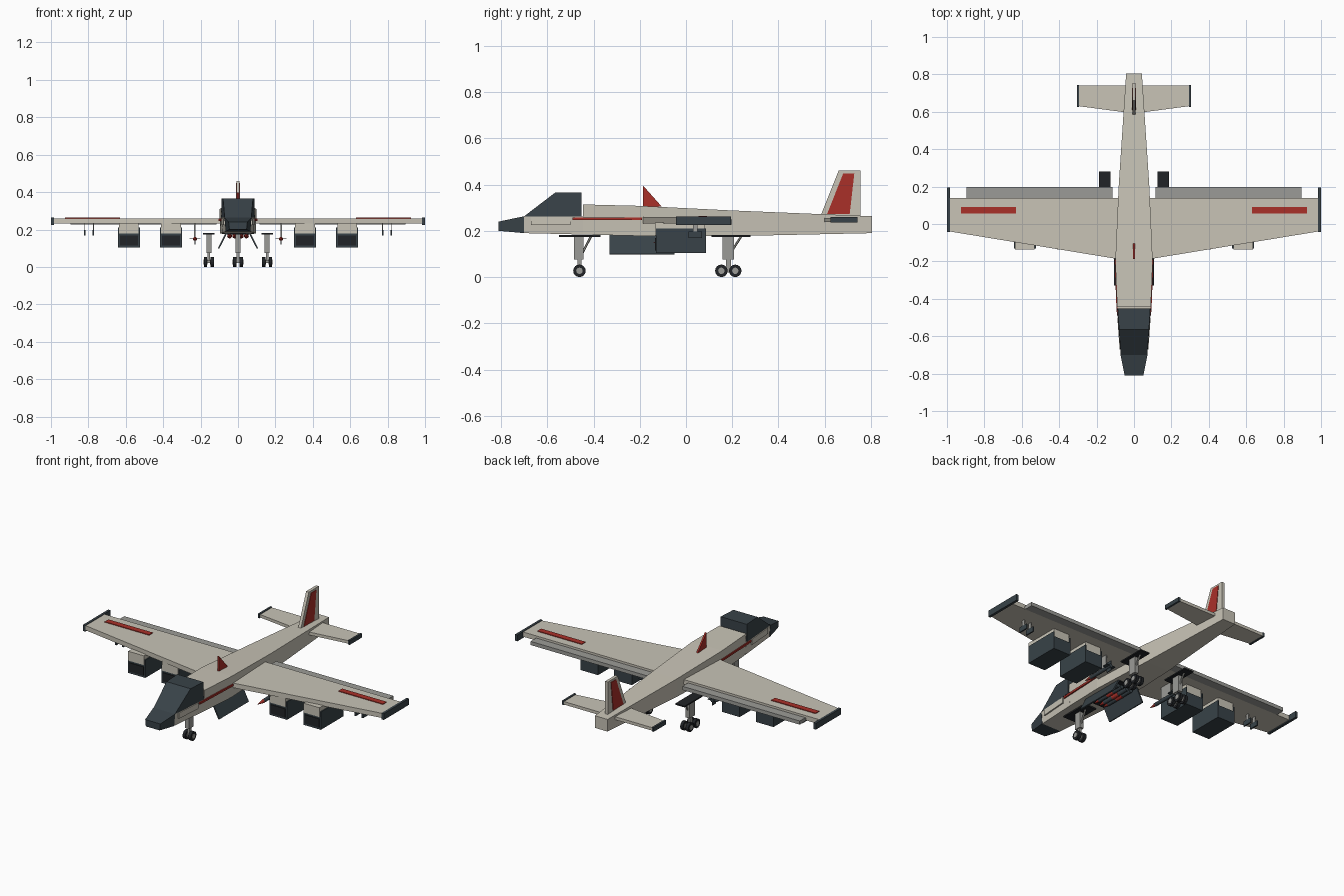
import bpy, bmesh
from math import pi
from mathutils import Matrix, Vector

if "Cube" in bpy.data.objects:
    bpy.data.objects.remove(bpy.data.objects["Cube"])


def mat(name, c):
    m = bpy.data.materials.new(name)
    m.diffuse_color = (*c, 1)
    m.use_nodes = True
    m.node_tree.nodes["Principled BSDF"].inputs["Base Color"].default_value = m.diffuse_color
    return m


TAN = mat("tan", (.58, .55, .47))
DARK = mat("dark", (.04, .055, .065))
BLACK = mat("black", (.015, .017, .02))
RED = mat("red", (.40, .03, .022))
GREY = mat("grey", (.33, .33, .31))


def finish(name, bm, m, mirror=False):
    bmesh.ops.recalc_face_normals(bm, faces=bm.faces)
    me = bpy.data.meshes.new(name)
    bm.to_mesh(me)
    bm.free()
    ob = bpy.data.objects.new(name, me)
    bpy.context.collection.objects.link(ob)
    me.materials.append(m)
    if mirror:
        ob.modifiers.new("mirror", 'MIRROR')
    return ob


def loft(name, rings, m, mirror=False):
    bm = bmesh.new()
    rs = [[bm.verts.new(p) for p in r] for r in rings]
    n = len(rs[0])
    for a, b in zip(rs, rs[1:]):
        for i in range(n):
            j = (i + 1) % n
            bm.faces.new((a[i], a[j], b[j], b[i]))
    bm.faces.new(rs[0])
    bm.faces.new(rs[-1])
    return finish(name, bm, m, mirror)


def prism(name, pts, axis, lo, hi, m, mirror=False):
    """Extrude a 2D profile along axis x (y,z), y (x,z) or z (x,y)."""
    def p3(p, t):
        return {'x': (t, *p), 'y': (p[0], t, p[1]), 'z': (*p, t)}[axis]
    return loft(name, [[p3(p, t) for p in pts] for t in (lo, hi)], m, mirror)


def box(name, x0, x1, y0, y1, z0, z1, m, mirror=False):
    return prism(name, [(x0, y0), (x1, y0), (x1, y1), (x0, y1)], 'z', z0, z1, m, mirror)


def hull(name, secs, m):
    """Sections: y, bottom half width, top half width, z bottom, z top."""
    return loft(name, [[(-b, y, z0), (b, y, z0), (t, y, z1), (-t, y, z1)]
                       for y, b, t, z0, z1 in secs], m)


def rod(name, a, b, r1, r2, m, mirror=False, seg=12):
    a, b = Vector(a), Vector(b)
    bm = bmesh.new()
    rot = (b - a).to_track_quat('Z', 'Y').to_matrix().to_4x4()
    bmesh.ops.create_cone(bm, cap_ends=True, segments=seg, radius1=r1, radius2=r2,
                          depth=(b - a).length, matrix=Matrix.Translation((a + b) / 2) @ rot)
    return finish(name, bm, m, mirror)


# Fuselage, cockpit and nose
hull("fuselage", [(-.445, .082, .09, .184, .314), (-.2, .095, .1, .178, .308),
                  (.2, .078, .082, .177, .288), (.805, .042, .042, .19, .263)], TAN)
hull("cockpit_hull", [(-.70, .064, .07, .19, .263), (-.445, .082, .088, .184, .263)], TAN)
hull("nose", [(-.81, .046, .05, .2, .24), (-.70, .066, .072, .19, .263)], DARK)
prism_pts = [(-.70, .071, .263), (-.565, .08, .366), (-.453, .087, .366), (-.453, .09, .263)]
loft("canopy", [[(s * w, y, z) for y, w, z in prism_pts] for s in (-1, 1)], DARK)

# Side stripes and panels
loft("side_stripe", [[(w - .01, y, .246), (w + .004, y, .246), (w + .004, y, .258), (w - .01, y, .258)]
                     for y, w in ((-.49, .087), (-.445, .09), (-.19, .1))], RED, True)
loft("cockpit_panel", [[(w - .01, y, .225), (w + .005, y, .225), (w + .005, y, .26), (w - .01, y, .26)]
                       for y, w in ((-.67, .072), (-.50, .084))], TAN, True)

# Wings
prism("wing", [(.07, -.19), (.985, -.04), (.985, .14), (.07, .14)], 'z', .232, .26, TAN, True)
box("wing_tip", .985, 1.0, -.043, .195, .225, .263, DARK, True)
box("flap", .115, .895, .145, .198, .228, .25, GREY, True)
box("flap_mount", .115, .895, .135, .15, .234, .246, GREY, True)
box("wing_stripe", .63, .925, .055, .09, .258, .264, RED, True)

# Tail
prism("tailplane", [(.03, .595), (.295, .63), (.295, .74), (.03, .74)], 'z', .238, .256, TAN, True)
box("tailplane_tip", .293, .305, .625, .742, .235, .26, DARK, True)
prism("tail_fin", [(.58, .26), (.66, .46), (.755, .46), (.755, .26)], 'x', -.009, .009, TAN)
prism("fin_panel", [(.61, .272), (.68, .448), (.728, .448), (.708, .272)], 'x', -.012, .012, RED)
prism("dorsal_blade", [(-.187, .30), (-.187, .397), (-.105, .305)], 'x', -.005, .005, RED)

# Underwing pods
for x0, tag in ((.30, "inner"), (.525, "outer")):
    x1 = x0 + .117
    box(tag + "_pod", x0, x1, -.13, .086, .103, .18, DARK, True)
    box(tag + "_pod_intake", x0 + .01, x1 - .01, -.134, -.128, .115, .168, BLACK, True)
    box(tag + "_pod_mount", x0 + .006, x1 - .006, -.135, .08, .18, .236, TAN, True)
    for xs in (x0, x1 - .006):
        box(tag + "_pod_cheek", xs, xs + .006, -.13, .086, .18, .21, DARK, True)

# Wing missiles and outer blades
rod("missile_body", (.23, -.09, .15), (.23, .08, .15), .011, .011, DARK, True)
rod("missile_nose", (.23, -.09, .15), (.23, -.14, .15), .011, .001, RED, True)
box("missile_fin_flat", .20, .26, .045, .08, .148, .152, DARK, True)
box("missile_fin_upright", .228, .232, .045, .08, .12, .18, DARK, True)
box("missile_pylon", .226, .234, -.04, .04, .155, .236, GREY, True)
for x in (.773, .82):
    box("wing_blade", x - .004, x + .004, .01, .07, .168, .198, DARK, True)
    box("wing_blade_hanger", x - .002, x + .002, .03, .05, .19, .235, GREY, True)

# Belly bay with open doors
box("bay", -.06, .06, -.33, -.05, .173, .185, BLACK)
prism("bay_door", [(.058, .18), (.066, .182), (.108, .10), (.1, .098)], 'y', -.33, -.05, DARK, True)
for x in (0.018, .045):
    rod("bomb", (x, -.27, .165), (x, -.08, .165), .012, .012, DARK, True)
    rod("bomb_nose", (x, -.27, .165), (x, -.31, .165), .012, .003, RED, True)
    rod("bomb_band", (x, -.2, .165), (x, -.15, .165), .0128, .0128, RED, True)


# Landing gear
def wheel(name, x, y, mirror=True):
    rod(name + "_tyre", (x - .009, y, .027), (x + .009, y, .027), .027, .027, BLACK, mirror, 16)
    rod(name + "_hub", (x - .011, y, .027), (x + .011, y, .027), .014, .014, GREY, mirror, 12)


box("nose_gear_plate", -.04, .04, -.55, -.37, .173, .181, BLACK)
box("nose_gear_leg", -.013, .013, -.485, -.443, .075, .178, GREY)
box("nose_gear_strut", -.007, .007, -.47, -.452, .02, .08, GREY)
rod("nose_gear_brace", (0, -.45, .1), (0, -.41, .178), .005, .005, GREY, seg=6)
wheel("nose_wheel", .018, -.461)
box("main_gear_plate", .125, .187, .11, .28, .173, .181, BLACK, True)
box("main_gear_leg", .143, .169, .158, .208, .075, .178, GREY, True)
box("main_gear_strut", .149, .163, .172, .194, .02, .08, GREY, True)
box("main_gear_bogie", .15, .162, .15, .214, .02, .034, GREY, True)
rod("main_gear_brace", (.156, .19, .1), (.156, .24, .178), .005, .005, GREY, True, 6)
for y in (.153, .213):
    for x in (.138, .174):
        wheel("main_wheel", x, y)
